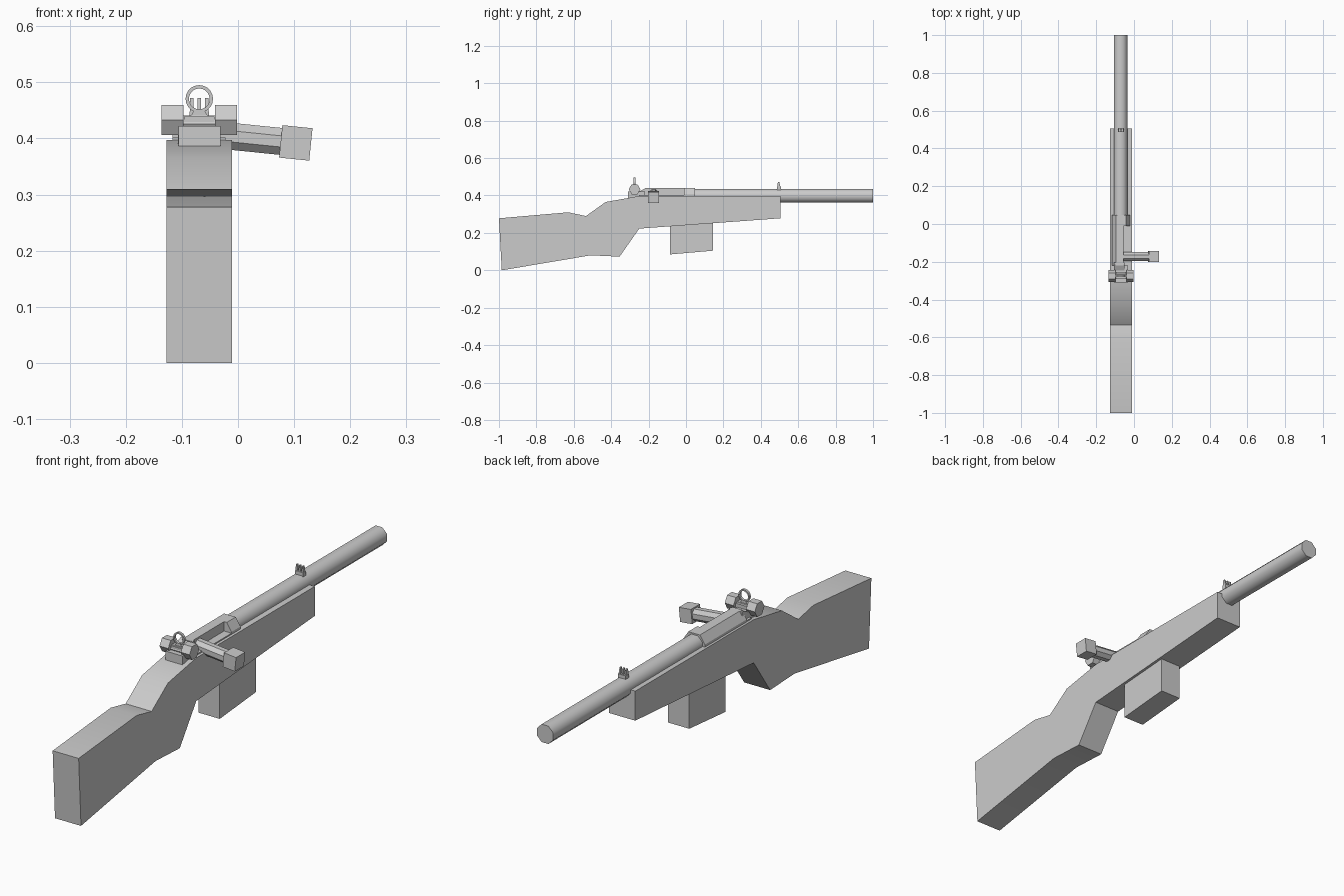
import bpy, bmesh, math
from mathutils import Matrix, Vector

if "Cube" in bpy.data.objects:
    bpy.data.objects.remove(bpy.data.objects["Cube"])

CX = -0.069  # centre line of the gun


def finish(name, bm, smooth=False):
    bmesh.ops.recalc_face_normals(bm, faces=bm.faces)
    me = bpy.data.meshes.new(name)
    bm.to_mesh(me)
    bm.free()
    ob = bpy.data.objects.new(name, me)
    bpy.context.collection.objects.link(ob)
    if smooth:
        bpy.ops.object.select_all(action='DESELECT')
        ob.select_set(True)
        bpy.context.view_layer.objects.active = ob
        bpy.ops.object.shade_smooth_by_angle(angle=math.radians(46))
    return ob


def extrude(name, pts, axis, a, b, smooth=False):
    """Extrude a profile along x (points are y,z) or along y (points are x,z)."""
    bm = bmesh.new()
    place = (lambda p: (a, p[0], p[1])) if axis == 'x' else (lambda p: (p[0], a, p[1]))
    face = bm.faces.new([bm.verts.new(place(p)) for p in pts])
    out = bmesh.ops.extrude_face_region(bm, geom=[face])
    move = Vector((b - a, 0, 0)) if axis == 'x' else Vector((0, b - a, 0))
    bmesh.ops.translate(bm, vec=move, verts=[v for v in out['geom'] if isinstance(v, bmesh.types.BMVert)])
    return finish(name, bm, smooth)


def box(name, lo, hi):
    return extrude(name, [(lo[1], lo[2]), (hi[1], lo[2]), (hi[1], hi[2]), (lo[1], hi[2])], 'x', lo[0], hi[0])


def ngon(n, r, c, start=0.0):
    return [(c[0] + r * math.cos(start + math.tau * i / n),
             c[1] + r * math.sin(start + math.tau * i / n)) for i in range(n)]


# Wooden stock and magazine
stock = [(-1, .278), (-.63, .31), (-.535, .29), (-.43, .365), (-.25, .397), (.505, .397),
         (.505, .278), (-.25, .223), (-.355, .073), (-.51, .08), (-.985, 0)]
extrude("stock", stock, 'x', CX - .058, CX + .058, True)
extrude("magazine", [(-.085, .085), (.145, .105), (.145, .27), (-.085, .25)], 'x', CX - .047, CX + .047)

# Barrel
extrude("barrel", ngon(8, .039, (CX - .002, .398), math.pi / 8), 'y', 0, 1, True)

# Receiver: full ring in front, open on the right behind it
ring = [(-.117, .37), (-.117, .407), (-.095, .44), (-.043, .44), (-.022, .407), (-.022, .37)]
half = ring[:3] + [(-.055, .44), (-.055, .37)]
extrude("receiver_ring", ring, 'y', -.01, .047)
extrude("receiver_side", half, 'y', -.22, -.01)
low = [(-.117, .37), (-.117, .402), (-.022, .402), (-.022, .37)]
extrude("receiver_floor", low, 'y', -.25, 0)
extrude("receiver_bridge", [(-.29, .38), (-.29, .425), (-.245, .425), (-.215, .44), (-.205, .44), (-.205, .38)],
        'x', -.107, -.05)
box("receiver_tail", (-.106, -.31, .386), (-.031, -.22, .422))

# Bolt handle with block knob, tilted slightly down
tilt = Matrix.Translation((.103, -.173, .392)) @ Matrix.Rotation(math.radians(5.8), 4, 'Y')
handle = extrude("bolt_handle", ngon(8, .026, (0, 0), math.pi / 8), 'x', -.165, -.02)
knob = box("bolt_knob", (-.027, -.029, -.029), (.027, .029, .029))
for ob in (handle, knob):
    ob.data.transform(tilt)

# Rear sight: two hexagonal drums, axle, post and ring
for side, name in ((-1, "left"), (1, "right")):
    extrude("rear_sight_drum_" + name, ngon(6, .031, (-.275, .433)), 'x', CX + side * .028, CX + side * .067)
extrude("rear_sight_axle", ngon(6, .017, (-.275, .426)), 'x', CX - .03, CX + .03)
box("rear_sight_base", (CX - .027, -.29, .4), (CX + .027, -.255, .439))
extrude("rear_sight_post", [(CX - .017, .437), (CX + .017, .437), (CX + .008, .452), (CX - .008, .452)],
        'y', -.281, -.269)
bm = bmesh.new()
rows = [[bm.verts.new((x, y, z)) for x, z in ngon(20, r, (CX, .4705))]
        for r, y in ((.0245, -.28), (.0245, -.27), (.0185, -.27), (.0185, -.28))]
for j in range(4):
    for i in range(20):
        k, m = (i + 1) % 20, (j + 1) % 4
        bm.faces.new((rows[j][i], rows[j][k], rows[m][k], rows[m][i]))
finish("rear_sight_ring", bm, True)

# Front sight: base and three prongs
box("front_sight_base", (CX - .017, .487, .42), (CX + .017, .507, .448))
for i in (-1, 0, 1):
    x = CX + i * .0135
    extrude("front_sight_prong", [(.488, .44), (.506, .44), (.499, .472), (.491, .472)], 'x', x - .003, x + .003)
